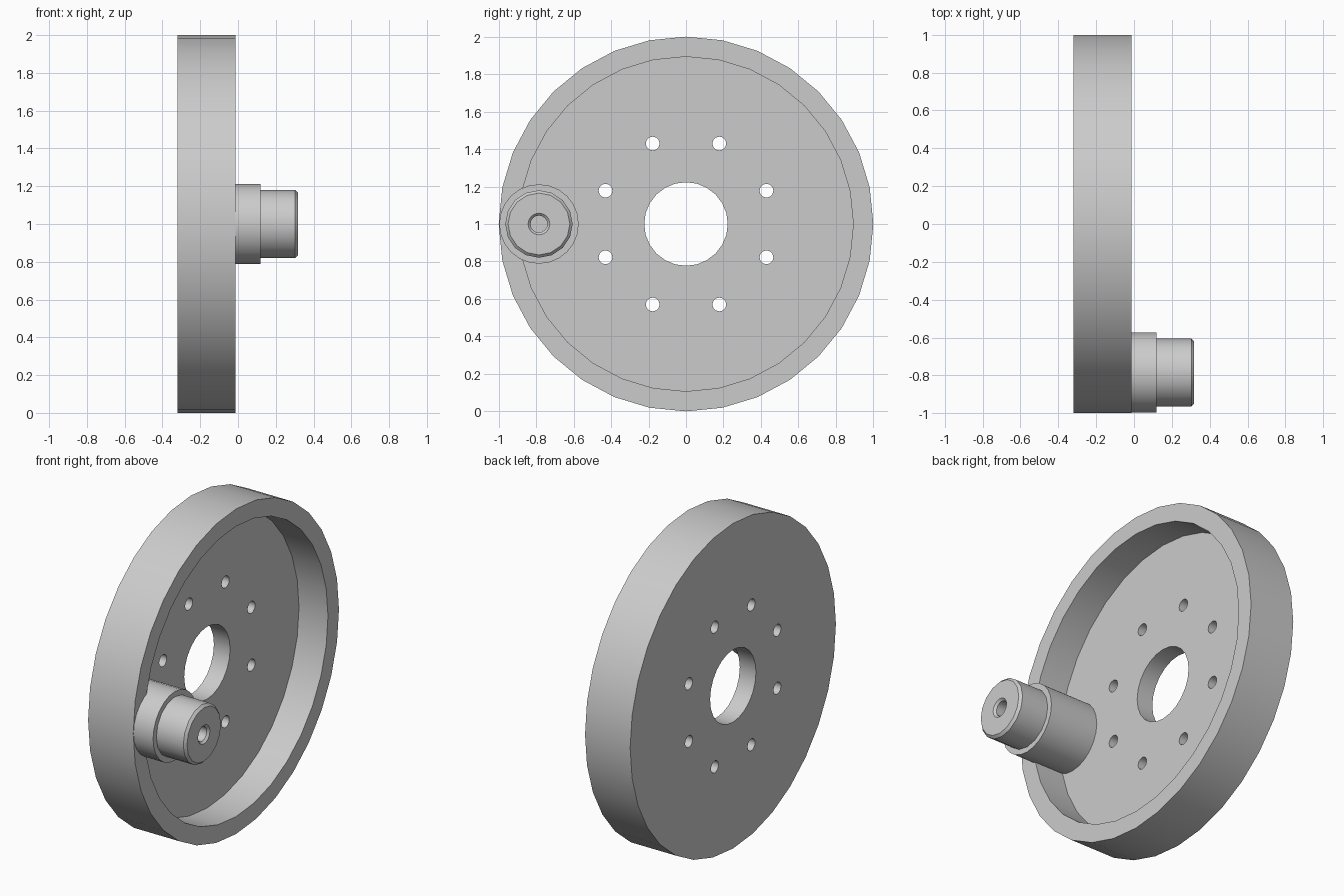
import bpy, bmesh
from math import cos, sin, pi, radians

cube = bpy.data.objects.get("Cube")
if cube:
    bpy.data.objects.remove(cube, do_unlink=True)

steel = bpy.data.materials.new("plain_grey")
steel.use_nodes = True
GREY = (0.6, 0.6, 0.6, 1)
steel.diffuse_color = GREY
steel.node_tree.nodes["Principled BSDF"].inputs["Base Color"].default_value = GREY


def turned(name, profile, sides, y=0.0, z=1.0):
    """Turn (x, radius) points around an axis along x and cap both ends."""
    bm = bmesh.new()
    rings = []
    for x, r in profile:
        rings.append([bm.verts.new((x, y + r * cos(2 * pi * i / sides),
                                    z + r * sin(2 * pi * i / sides)))
                      for i in range(sides)])
    for a, b in zip(rings, rings[1:]):
        for i in range(sides):
            j = (i + 1) % sides
            bm.faces.new((a[i], a[j], b[j], b[i]))
    bm.faces.new(rings[0])
    bm.faces.new(rings[-1])
    bmesh.ops.recalc_face_normals(bm, faces=bm.faces)
    mesh = bpy.data.meshes.new(name)
    bm.to_mesh(mesh)
    bm.free()
    mesh.materials.append(steel)
    obj = bpy.data.objects.new(name, mesh)
    bpy.context.collection.objects.link(obj)
    return obj


def smooth(obj):
    bpy.ops.object.select_all(action='DESELECT')
    obj.select_set(True)
    bpy.context.view_layer.objects.active = obj
    bpy.ops.object.shade_smooth_by_angle(angle=radians(32))


BACK, FLOOR, RIM = -0.32, -0.21, -0.013

# Dished wheel with a raised rim
wheel = turned("wheel", [(BACK, 1.0), (RIM, 1.0), (RIM, 0.893), (FLOOR, 0.893)], 32)

# Shaft bore and ring of bolt holes
cutters = [turned("bore_cutter", [(-0.5, 0.223), (0, 0.223)], 24)]
for k in range(8):
    a = radians(22.5 + 45 * k)
    cutters.append(turned("bolt_cutter", [(-0.5, 0.037), (0, 0.037)], 12,
                          0.465 * cos(a), 1 + 0.465 * sin(a)))
bpy.context.view_layer.objects.active = wheel
for cutter in cutters:
    cut = wheel.modifiers.new("hole", 'BOOLEAN')
    cut.operation = 'DIFFERENCE'
    cut.solver = 'EXACT'
    cut.object = cutter
    bpy.ops.object.modifier_apply(modifier=cut.name)
    bpy.data.objects.remove(cutter, do_unlink=True)

# Crank boss growing out of the dish beside the rim
PIN_Y = -0.785
boss = turned("crank_boss", [(FLOOR - 0.01, 0.212), (0.12, 0.212)], 24, PIN_Y)

# Crank pin with a chamfered end and a countersunk centre hole
pin = turned("crank_pin", [(0.1, 0.18), (0.303, 0.18), (0.318, 0.165),
                           (0.318, 0.058), (0.305, 0.045), (0.22, 0.045)], 16, PIN_Y)

for part in (wheel, boss, pin):
    smooth(part)
